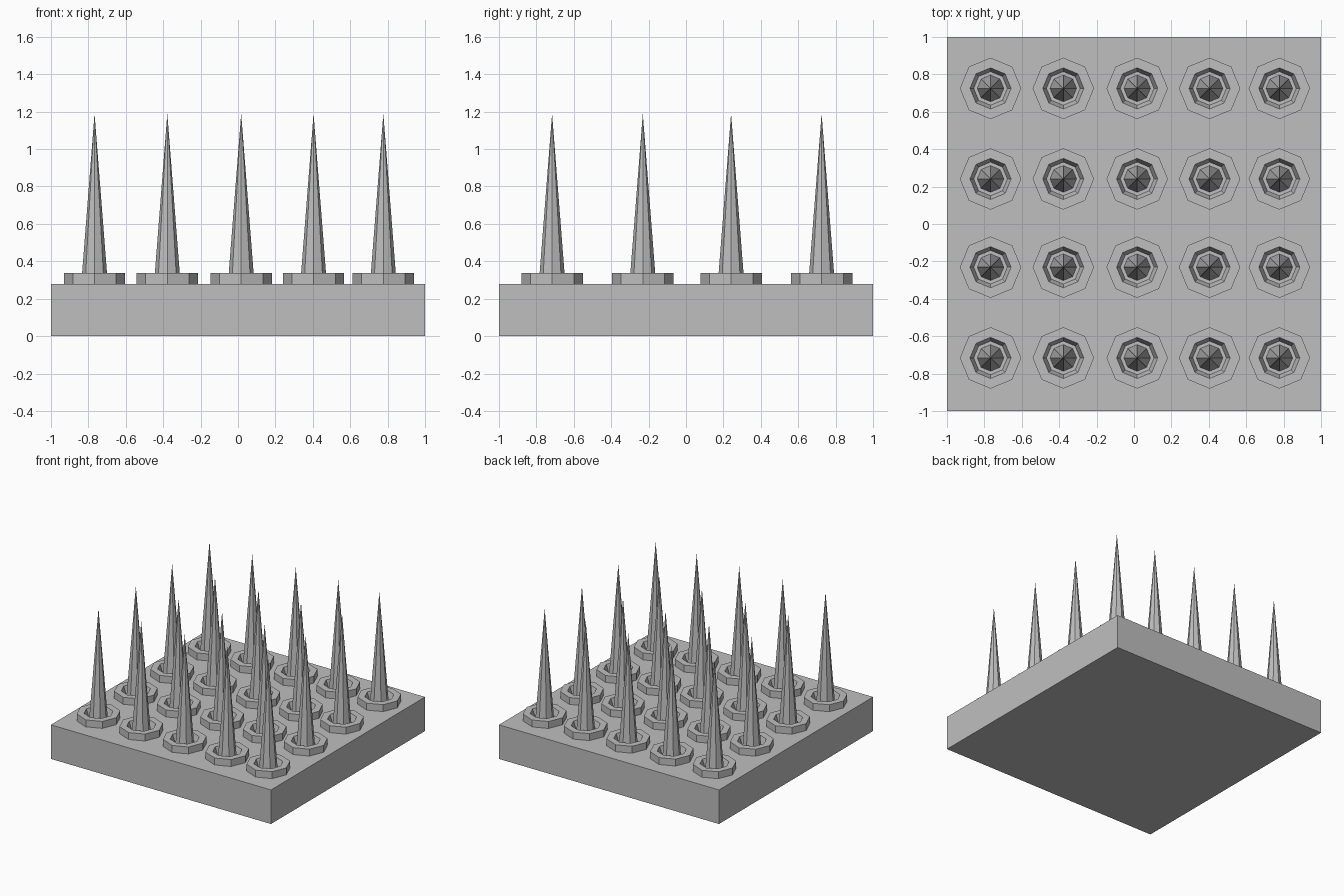
import bpy
import bmesh
import math

if "Cube" in bpy.data.objects:
    bpy.data.objects.remove(bpy.data.objects["Cube"])

grey = bpy.data.materials.new("plain grey")
grey.diffuse_color = (0.52, 0.52, 0.52, 1)
grey.use_nodes = True
grey.node_tree.nodes["Principled BSDF"].inputs["Base Color"].default_value = grey.diffuse_color

SIDES = 8
BASE_TOP, RING_TOP, TIP = 0.28, 0.337, 1.19
COLUMNS = (-0.767, -0.378, 0.017, 0.404, 0.777)
ROWS = (-0.716, -0.231, 0.241, 0.725)


def finish(bm, name, location=(0, 0, 0)):
    bmesh.ops.recalc_face_normals(bm, faces=bm.faces)
    mesh = bpy.data.meshes.new(name)
    bm.to_mesh(mesh)
    bm.free()
    mesh.materials.append(grey)
    obj = bpy.data.objects.new(name, mesh)
    obj.location = location
    bpy.context.collection.objects.link(obj)
    return obj


def place_copy(source, name, x, y):
    obj = bpy.data.objects.new(name, source.data)
    obj.location = (x, y, 0)
    bpy.context.collection.objects.link(obj)


# Square base slab
bm = bmesh.new()
bmesh.ops.create_cube(bm, size=2)
for v in bm.verts:
    v.co.z = BASE_TOP if v.co.z > 0 else 0
finish(bm, "base_slab")

# Octagonal collar: flat rim with a hole that narrows downwards
bm = bmesh.new()
profile = [(0.164, BASE_TOP), (0.164, RING_TOP), (0.11, RING_TOP), (0.09, BASE_TOP)]
loops = []
for r, z in profile:
    loops.append([bm.verts.new((r * math.cos(math.tau * i / SIDES),
                                r * math.sin(math.tau * i / SIDES), z))
                  for i in range(SIDES)])
for k, lower in enumerate(loops):
    upper = loops[(k + 1) % len(loops)]
    for i in range(SIDES):
        j = (i + 1) % SIDES
        bm.faces.new((lower[i], lower[j], upper[j], upper[i]))
collar = finish(bm, "collar", (COLUMNS[0], ROWS[0], 0))

# Eight-sided spike
bm = bmesh.new()
rim = [bm.verts.new((0.071 * math.cos(math.tau * i / SIDES),
                     0.071 * math.sin(math.tau * i / SIDES), BASE_TOP))
       for i in range(SIDES)]
tip = bm.verts.new((0, 0, TIP))
bm.faces.new(rim)
for i in range(SIDES):
    bm.faces.new((rim[i], rim[(i + 1) % SIDES], tip))
spike = finish(bm, "spike", (COLUMNS[0], ROWS[0], 0))

# Repeat over the grid
for y in ROWS:
    for x in COLUMNS:
        if (x, y) != (COLUMNS[0], ROWS[0]):
            place_copy(collar, "collar", x, y)
            place_copy(spike, "spike", x, y)
